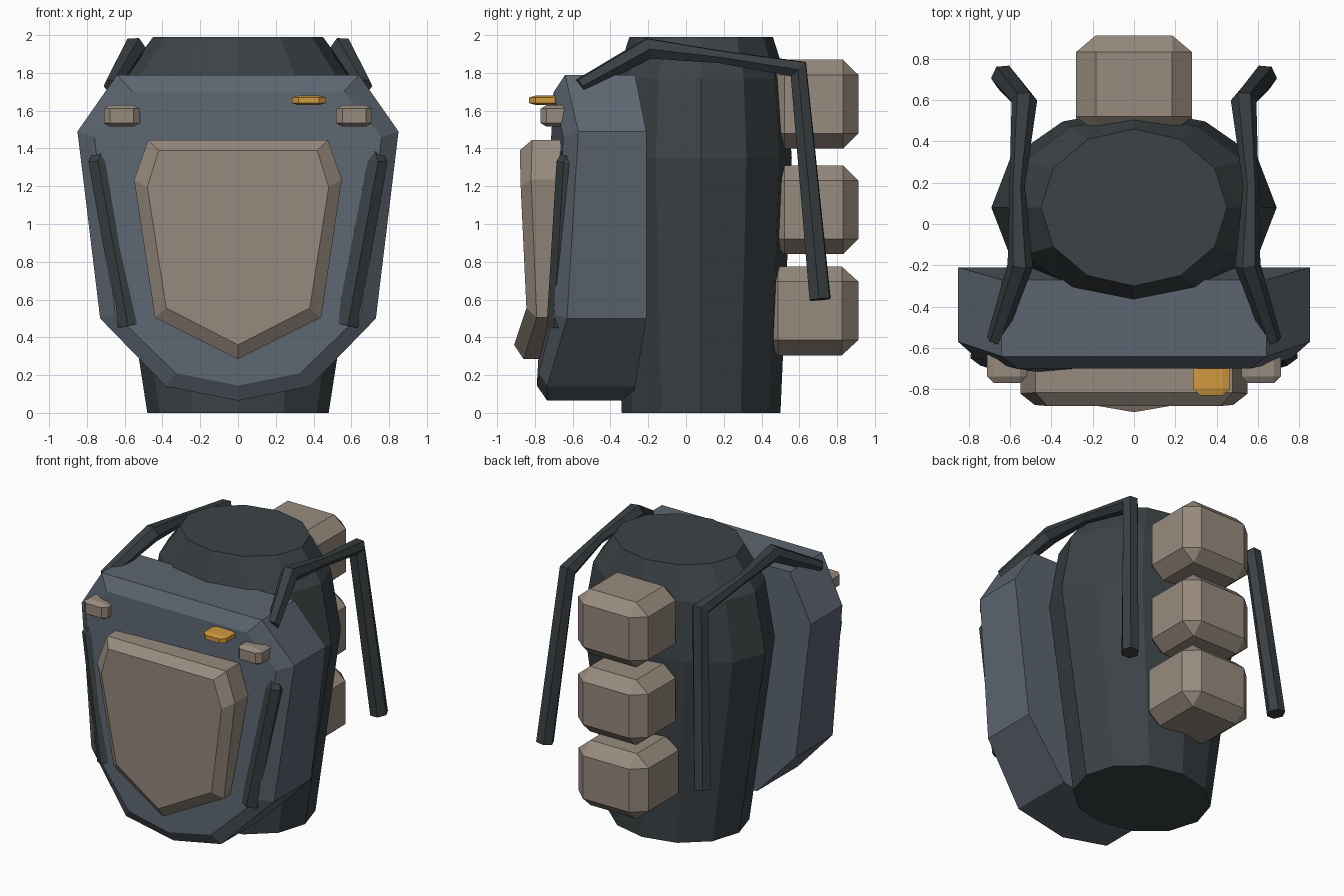
import bpy, bmesh, math
from mathutils import Vector

cube = bpy.data.objects.get("Cube")
if cube:
    bpy.data.objects.remove(cube, do_unlink=True)


def material(name, rgb):
    mat = bpy.data.materials.new(name)
    mat.use_nodes = True
    mat.diffuse_color = (*rgb, 1)
    bsdf = next(n for n in mat.node_tree.nodes if n.type == 'BSDF_PRINCIPLED')
    bsdf.inputs["Base Color"].default_value = (*rgb, 1)
    bsdf.inputs["Roughness"].default_value = 0.8
    return mat


CLOTH = material("dark cloth", (0.045, 0.056, 0.061))
STRAP = material("dark strap", (0.040, 0.050, 0.055))
ARMOUR = material("blue grey armour", (0.107, 0.130, 0.162))
TAN = material("tan", (0.31, 0.256, 0.208))
ORANGE = material("orange", (0.63, 0.32, 0.05))


def add_object(name, bm, mat):
    bmesh.ops.recalc_face_normals(bm, faces=bm.faces)
    mesh = bpy.data.meshes.new(name)
    bm.to_mesh(mesh)
    bm.free()
    mesh.materials.append(mat)
    obj = bpy.data.objects.new(name, mesh)
    bpy.context.collection.objects.link(obj)
    return obj


def loft(name, rings, mat):
    """Skin closed rings of equal length and cap both ends."""
    bm = bmesh.new()
    loops = [[bm.verts.new(p) for p in ring] for ring in rings]
    n = len(loops[0])
    for a, b in zip(loops, loops[1:]):
        for i in range(n):
            j = (i + 1) % n
            bm.faces.new((a[i], a[j], b[j], b[i]))
    bm.faces.new(loops[0])
    bm.faces.new(loops[-1])
    return add_object(name, bm, mat)


def mirrored(half):
    """Complete a half outline; points on the centre line are kept once."""
    return half + [(-x, y, z) for x, y, z in reversed(half) if x > 0]


def chamfer_box(name, low, high, chamfer, mat):
    """Box whose chamfer is proportional to each dimension."""
    low, high = Vector(low), Vector(high)
    bm = bmesh.new()
    bmesh.ops.create_cube(bm, size=1)
    bmesh.ops.bevel(bm, geom=bm.edges[:], offset=chamfer, segments=1,
                    profile=0.5, affect='EDGES')
    bmesh.ops.scale(bm, vec=high - low, verts=bm.verts)
    bmesh.ops.translate(bm, vec=(low + high) / 2, verts=bm.verts)
    return add_object(name, bm, mat)


def strap(name, path, side):
    """Six-sided tube along points of (x, y, z, thickness)."""
    curve = bpy.data.curves.new(name + "_path", 'CURVE')
    curve.dimensions = '3D'
    curve.bevel_depth = 0.062
    curve.bevel_resolution = 1
    curve.use_fill_caps = True
    spline = curve.splines.new('POLY')
    spline.points.add(len(path) - 1)
    for point, (x, y, z, r) in zip(spline.points, path):
        point.co = (side * x, y, z, 1)
        point.radius = r
    spline.use_smooth = False
    temp = bpy.data.objects.new(name + "_path", curve)
    bpy.context.collection.objects.link(temp)
    bpy.context.view_layer.update()
    mesh = bpy.data.meshes.new_from_object(
        temp.evaluated_get(bpy.context.evaluated_depsgraph_get()))
    bpy.data.objects.remove(temp, do_unlink=True)
    bm = bmesh.new()
    bm.from_mesh(mesh)
    bmesh.ops.remove_doubles(bm, verts=bm.verts, dist=0.0001)
    for f in bm.faces:
        f.smooth = False
        f.material_index = 0
    bpy.data.meshes.remove(mesh)
    return add_object(name, bm, STRAP)


# Twelve-sided torso, widest at the chest
torso = [(0, 0.48, 0.42), (1.35, 0.69, 0.48), (1.77, 0.61, 0.45), (1.99, 0.45, 0.38)]
angles = [math.tau * i / 12 for i in range(12)]
loft("torso", [[(rx * math.cos(a), 0.08 + ry * math.sin(a), z) for a in angles]
               for z, rx, ry in torso], CLOTH)

# Chest armour: back rim, front rim, then raised inner face
armour_outline = [(0.64, 1.79), (0.85, 1.49), (0.73, 0.5), (0.38, 0.14), (0, 0.065)]
armour_back = [-0.27, -0.21, -0.21, -0.27, -0.28]
armour_rim = [-0.64, -0.57, -0.63, -0.735, -0.735]
armour_face = [(0.56, -0.70, 1.70), (0.76, -0.65, 1.46), (0.65, -0.70, 0.52),
               (0.33, -0.78, 0.21), (0, -0.79, 0.145)]
loft("chest_armour", [
    mirrored([(x, y, z) for (x, z), y in zip(armour_outline, armour_back)]),
    mirrored([(x, y, z) for (x, z), y in zip(armour_outline, armour_rim)]),
    mirrored(armour_face)], ARMOUR)

# Tan chest panel with a chamfered front
panel_outline = [(0.476, 1.445), (0.55, 1.235), (0.44, 0.505), (0, 0.285)]
panel_back = [-0.64, -0.64, -0.66, -0.70]
panel_rim = [-0.815, -0.82, -0.79, -0.86]
panel_face = [(0.42, -0.88, 1.39), (0.48, -0.875, 1.195),
              (0.38, -0.845, 0.555), (0, -0.91, 0.36)]
loft("chest_panel", [
    mirrored([(x, y, z) for (x, z), y in zip(panel_outline, panel_back)]),
    mirrored([(x, y, z) for (x, z), y in zip(panel_outline, panel_rim)]),
    mirrored(panel_face)], TAN)

# Shoulder buttons and orange tag
for label, x in (("left", 0.615), ("right", -0.615)):
    chamfer_box(label + "_button", (x - 0.095, -0.77, 1.515),
                (x + 0.095, -0.58, 1.63), 0.17, TAN)
chamfer_box("orange_tag", (0.285, -0.83, 1.63), (0.465, -0.66, 1.68), 0.2, ORANGE)

# Stack of back pouches
for label, y, z in (("upper", 0.44, 1.40), ("middle", 0.44, 0.84), ("lower", 0.40, 0.305)):
    chamfer_box(label + "_pouch", (-0.28, y, z), (0.28, 0.912, z + 0.47), 0.17, TAN)

# Straps: one strip on the armour, one over the shoulder that hangs behind
front_path = [(0.70, -0.58, 1.44, 0.6), (0.735, -0.625, 1.32, 1), (0.575, -0.67, 0.46, 1.1)]
shoulder_path = [(0.67, -0.56, 1.73, 0.7), (0.55, -0.2, 1.93, 1), (0.565, 0.18, 1.885, 0.6),
                 (0.53, 0.595, 1.82, 1), (0.63, 0.71, 0.60, 1)]
for label, side in (("left", 1), ("right", -1)):
    strap(label + "_front_strap", front_path, side)
    strap(label + "_shoulder_strap", shoulder_path, side)
